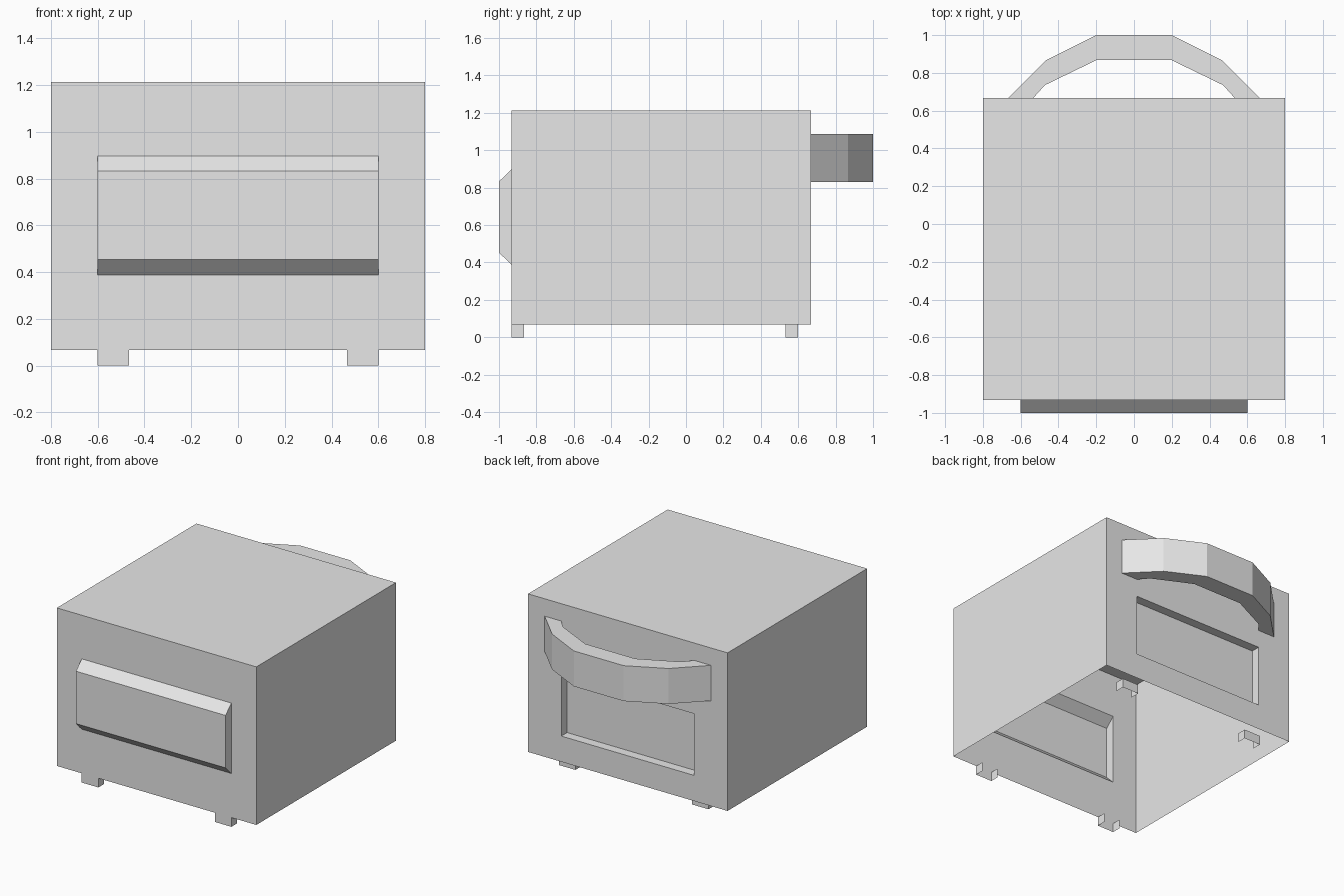
import bpy, bmesh
from mathutils import Matrix, Vector

if "Cube" in bpy.data.objects:
    bpy.data.objects.remove(bpy.data.objects["Cube"], do_unlink=True)

grey = bpy.data.materials.new("light_grey")
grey.use_nodes = True
grey.diffuse_color = (0.8, 0.8, 0.8, 1)
grey.node_tree.nodes["Principled BSDF"].inputs["Base Color"].default_value = grey.diffuse_color

FRONT, BACK, BASE, TOP = -0.933, 0.667, 0.067, 1.213


def finish(name, bm):
    mesh = bpy.data.meshes.new(name)
    bm.to_mesh(mesh)
    bm.free()
    mesh.materials.append(grey)
    bpy.context.collection.objects.link(bpy.data.objects.new(name, mesh))


def add_box(bm, low, high):
    """Add a box between two corners and return its faces."""
    low, high = Vector(low), Vector(high)
    matrix = Matrix.Translation((low + high) / 2) @ Matrix.Diagonal((*(high - low), 1))
    verts = bmesh.ops.create_cube(bm, size=1, matrix=matrix)["verts"]
    bm.normal_update()
    return list({f for v in verts for f in v.link_faces})


def facing(faces, direction):
    return next(f for f in faces if f.normal.dot(Vector(direction)) > 0.9)


def press_panel(bm, face, half_width, steps):
    """Inset a wall face once per step, placing the inner rectangle each time."""
    for low, high, y in steps:
        bmesh.ops.inset_individual(bm, faces=[face], thickness=0.02)
        centre = face.calc_center_median()
        for v in face.verts:
            x = half_width if v.co.x > centre.x else -half_width
            v.co = (x, y, high if v.co.z > centre.z else low)


# Hollow shell, open underneath, with a raised front panel and a sunken back one
bm = bmesh.new()
faces = add_box(bm, (-0.8, FRONT, BASE), (0.8, BACK, TOP))
front, back = facing(faces, (0, -1, 0)), facing(faces, (0, 1, 0))
bmesh.ops.delete(bm, geom=[facing(faces, (0, 0, -1))], context="FACES_ONLY")
press_panel(bm, front, 0.6, [(0.387, 0.897, FRONT), (0.453, 0.833, -1)])
press_panel(bm, back, 0.533, [(0.253, 0.7, BACK), (0.253, 0.7, BACK - 0.067)])
finish("body_shell", bm)

# Small three-sided feet, open above, below and towards the middle
for end, y0, y1, inward in (("front", FRONT, -0.867, 1), ("back", 0.533, 0.6, -1)):
    for side, x0, x1 in (("right", -0.6, -0.467), ("left", 0.467, 0.6)):
        bm = bmesh.new()
        faces = add_box(bm, (x0, y0, 0), (x1, y1, BASE))
        openings = [facing(faces, d) for d in ((0, 0, 1), (0, 0, -1), (0, inward, 0))]
        bmesh.ops.delete(bm, geom=openings, context="FACES")
        finish(f"{end}_{side}_foot", bm)

# Faceted arched handle on the back
outer = [(0.667, BACK), (0.467, 0.867), (0.2, 1)]
inner = [(0.2, 0.867), (0.472, 0.735), (0.533, BACK)]
mirrored = lambda points: [(-x, y) for x, y in reversed(points)]
outline = outer + mirrored(outer) + mirrored(inner) + inner
bm = bmesh.new()
profile = bm.faces.new([bm.verts.new((x, y, 0.83)) for x, y in outline])
grown = bmesh.ops.extrude_face_region(bm, geom=[profile], use_keep_orig=True)["geom"]
bmesh.ops.translate(bm, vec=(0, 0, 0.257),
                    verts=[g for g in grown if isinstance(g, bmesh.types.BMVert)])
bmesh.ops.recalc_face_normals(bm, faces=bm.faces)
finish("handle", bm)
